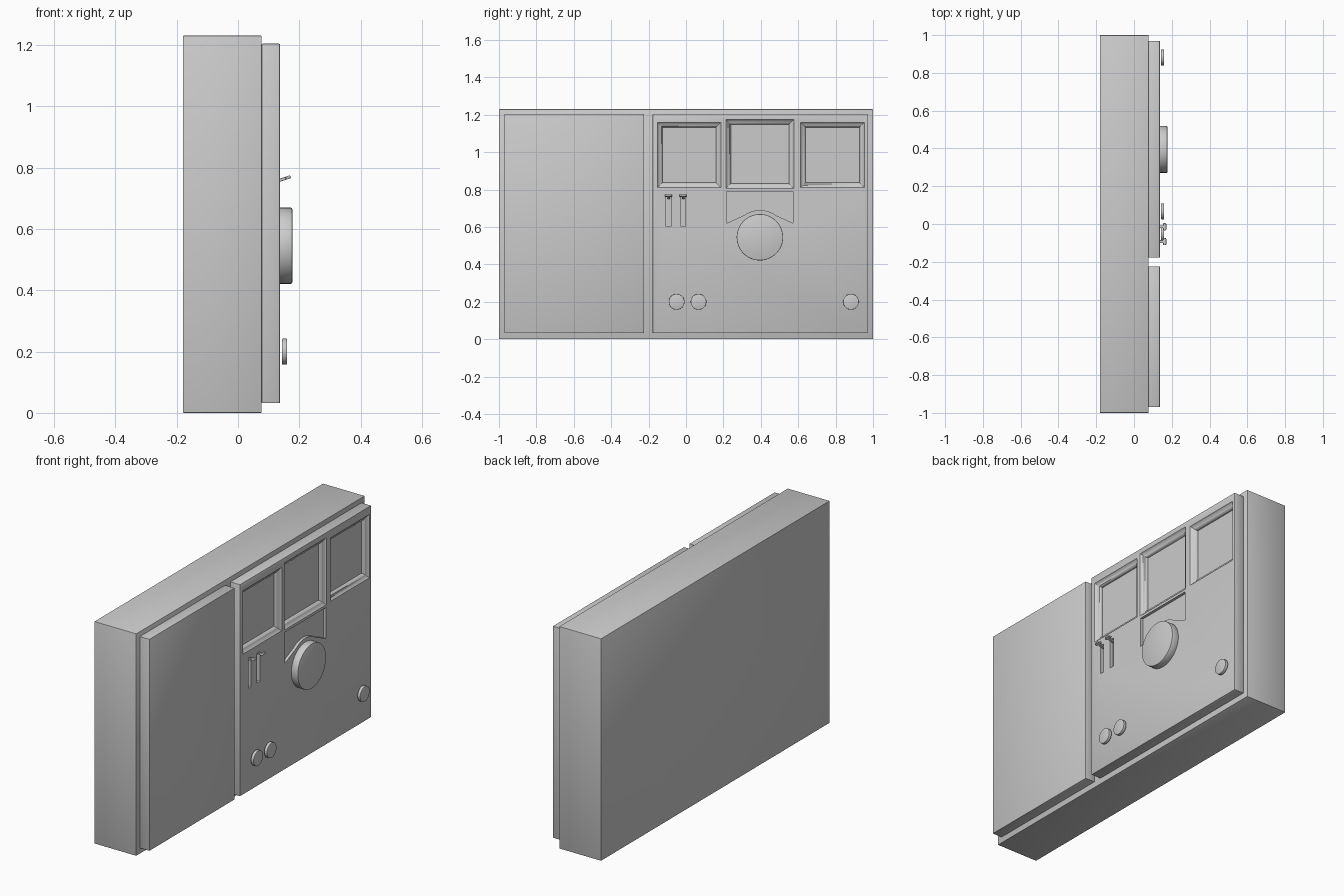
import bpy, bmesh, math
from mathutils import Matrix, Vector

if "Cube" in bpy.data.objects:
    bpy.data.objects.remove(bpy.data.objects["Cube"])

FRONT = 0.137          # x of the panel faces


def finish(name, bm, bevel=0.0, segments=2, smooth=True):
    bmesh.ops.recalc_face_normals(bm, faces=bm.faces[:])
    me = bpy.data.meshes.new(name)
    bm.to_mesh(me)
    bm.free()
    ob = bpy.data.objects.new(name, me)
    bpy.context.collection.objects.link(ob)
    bpy.ops.object.select_all(action='DESELECT')
    ob.select_set(True)
    bpy.context.view_layer.objects.active = ob
    if bevel:
        m = ob.modifiers.new("bevel", 'BEVEL')
        m.width, m.segments, m.limit_method = bevel, segments, 'ANGLE'
        bpy.ops.object.modifier_apply(modifier=m.name)
    if smooth:
        bpy.ops.object.shade_smooth_by_angle(angle=math.radians(35))
    return ob


def box(name, x, y, z, bevel=0.003):
    bm = bmesh.new()
    bmesh.ops.create_cube(bm, size=1)
    for v in bm.verts:
        v.co = [a[0] + (c + 0.5) * (a[1] - a[0]) for a, c in zip((x, y, z), v.co)]
    return finish(name, bm, bevel)


def disc(name, x0, x1, y, z, r, sides, bevel):
    bm = bmesh.new()
    mat = Matrix.Translation(((x0 + x1) / 2, y, z)) @ Matrix.Rotation(math.pi / 2, 4, 'Y')
    bmesh.ops.create_cone(bm, cap_ends=True, segments=sides, radius1=r, radius2=r,
                          depth=x1 - x0, matrix=mat)
    return finish(name, bm, bevel)


def loft(name, rings):
    """Closed solid from a stack of (x, [(y, z), ...]) outlines."""
    bm = bmesh.new()
    loops = [[bm.verts.new((x, y, z)) for y, z in pts] for x, pts in rings]
    for a, b in zip(loops, loops[1:]):
        for i in range(len(a)):
            j = (i + 1) % len(a)
            bm.faces.new((a[i], a[j], b[j], b[i]))
    bm.faces.new(loops[0])
    bm.faces.new(loops[-1])
    return finish(name, bm, smooth=False)


def rect(y, z, inset=0.0):
    return [(y[0] + inset, z[0] + inset), (y[1] - inset, z[0] + inset),
            (y[1] - inset, z[1] - inset), (y[0] + inset, z[1] - inset)]


# Main case and the two raised front panels
box("case", (-0.18, 0.077), (-1, 1), (0, 1.23))
box("door_panel", (0.077, FRONT), (-0.97, -0.224), (0.032, 1.204))
panel = box("control_panel", (0.077, FRONT), (-0.178, 0.97), (0.032, 1.204))

# Cutters: three windows with rounded sloping sides
cutters = []
PROFILE = [(0, -0.02), (0, 0), (0.004, 0.005), (0.011, 0.010),
           (0.020, 0.014), (0.025, 0.020), (0.027, 0.030)]
for y, z in [((-0.152, 0.187), (0.81, 1.16)),
             ((0.213, 0.577), (0.805, 1.175)),
             ((0.613, 0.955), (0.81, 1.16))]:
    cutters.append(loft("window_cutter",
                        [(FRONT - d, rect(y, z, i)) for i, d in PROFILE]))

# Cutter: scale recess that arches over the dial
DIAL_Y, DIAL_Z = 0.395, 0.545
arc = [(DIAL_Y + 0.145 * math.sin(a), DIAL_Z + 0.145 * math.cos(a))
       for a in [math.radians(-36 + 6 * k) for k in range(13)]]
outline = [(0.217, 0.79), (0.217, 0.62)] + arc + [(0.573, 0.62), (0.573, 0.79)]
cutters.append(loft("scale_cutter", [(FRONT + 0.02, outline), (FRONT - 0.015, outline)]))

# Cutters: two lever slots
LEVERS = (-0.093, -0.015)
for y in LEVERS:
    o = rect((y - 0.013, y + 0.013), (0.602, 0.768))
    cutters.append(loft("slot_cutter", [(FRONT + 0.02, o), (FRONT - 0.02, o)]))

# Cut the recesses into the control panel
bpy.context.view_layer.objects.active = panel
for c in cutters:
    c.hide_render = True
    m = panel.modifiers.new("cut", 'BOOLEAN')
    m.operation, m.solver, m.object = 'DIFFERENCE', 'EXACT', c
    bpy.ops.object.modifier_apply(modifier=m.name)
for c in cutters:
    bpy.data.objects.remove(c)
bpy.ops.object.select_all(action='DESELECT')
panel.select_set(True)
bpy.ops.object.shade_smooth_by_angle(angle=math.radians(35))

# Tuning dial and round push buttons
disc("tuning_dial", FRONT - 0.005, 0.177, DIAL_Y, DIAL_Z, 0.124, 64, 0.004)
for i, y in enumerate((-0.05, 0.067, 0.882)):
    disc(f"button_{i + 1}", 0.143, 0.160, y, 0.2, 0.042, 40, 0.002)

# Slide levers: T-shaped tabs tilted upwards
for i, y in enumerate(LEVERS):
    bm = bmesh.new()
    t = [(-0.02, 0.007), (0.020, 0.007), (0.020, 0.019), (0.030, 0.019), (0.036, 0.013)]
    pts = [(x, w) for x, w in t] + [(x, -w) for x, w in reversed(t)]
    face = bm.faces.new([bm.verts.new((x, w, -0.005)) for x, w in pts])
    ext = bmesh.ops.extrude_face_region(bm, geom=[face])
    bmesh.ops.translate(bm, vec=Vector((0, 0, 0.01)),
                        verts=[g for g in ext["geom"] if isinstance(g, bmesh.types.BMVert)])
    bm.transform(Matrix.Translation((FRONT, y, 0.759)) @ Matrix.Rotation(math.radians(-18), 4, 'Y'))
    finish(f"slide_lever_{i + 1}", bm, 0.001, 1)
